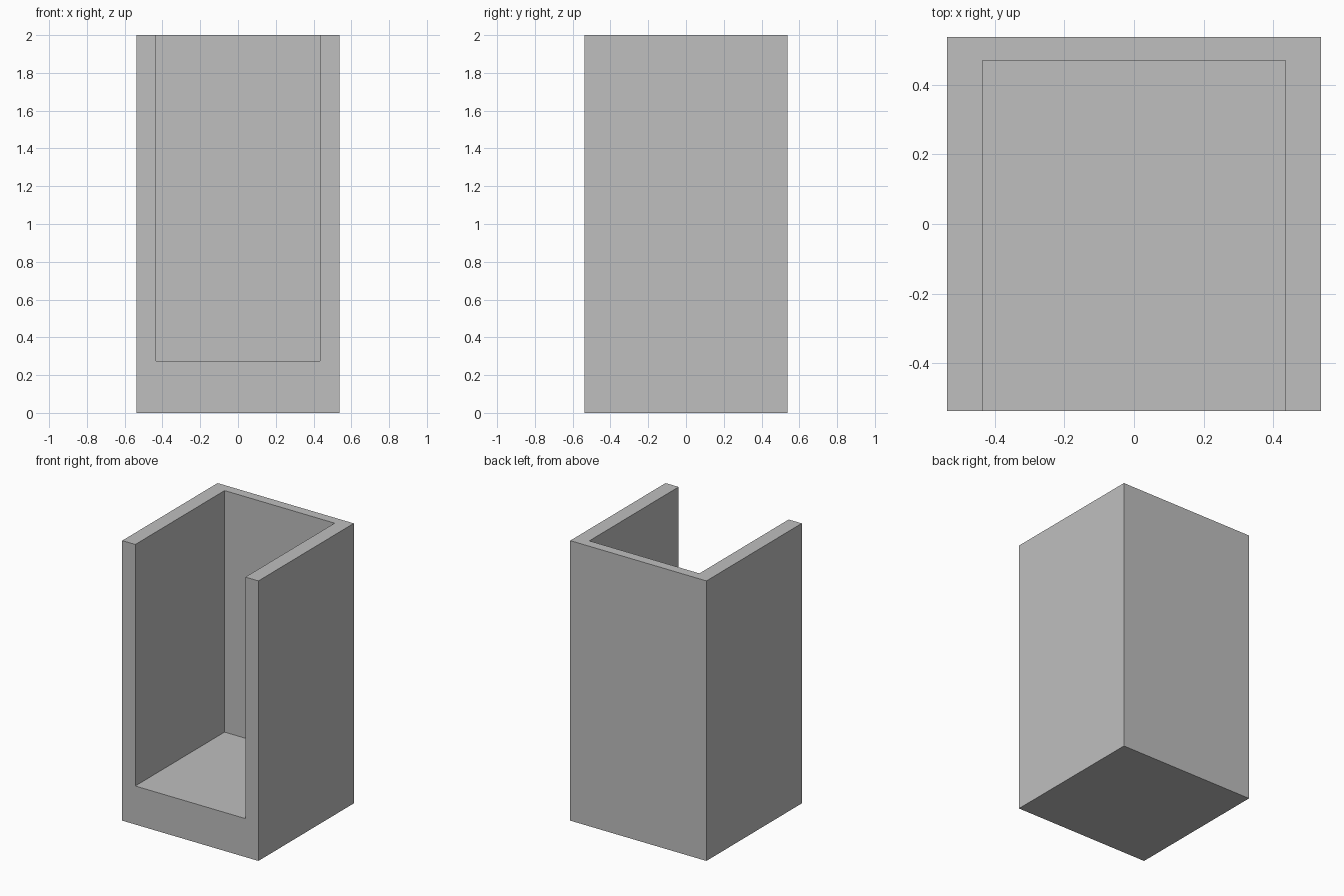
import bpy

default_cube = bpy.data.objects.get("Cube")
if default_cube:
    bpy.data.objects.remove(default_cube, do_unlink=True)

# Single plain grey finish
grey = bpy.data.materials.new("light grey")
grey.use_nodes = True
colour = (0.52, 0.52, 0.52, 1)
grey.diffuse_color = colour
grey.node_tree.nodes["Principled BSDF"].inputs["Base Color"].default_value = colour

HALF = 0.538      # half of the square footprint
INNER = 0.435     # half of the clear width between the walls
HEIGHT = 2.0
FLOOR = 0.275     # top of the base block
BACK = 0.47       # inner face of the back panel


def box(name, low, high):
    """Flat-sided box spanning two opposite corners."""
    centre = [(a + b) / 2 for a, b in zip(low, high)]
    bpy.ops.mesh.primitive_cube_add(size=1, location=centre)
    obj = bpy.context.object
    obj.name = name
    obj.scale = [b - a for a, b in zip(low, high)]
    bpy.ops.object.transform_apply(location=False, rotation=False, scale=True)
    obj.data.materials.append(grey)
    return obj


# Side walls, full height and depth
box("left_wall", (INNER, -HALF, 0), (HALF, HALF, HEIGHT))
box("right_wall", (-HALF, -HALF, 0), (-INNER, HALF, HEIGHT))

# Thick base block between the walls
box("base", (-INNER, -HALF, 0), (INNER, HALF, FLOOR))

# Thin back panel standing on the base
box("back_panel", (-INNER, BACK, FLOOR), (INNER, HALF, HEIGHT))
